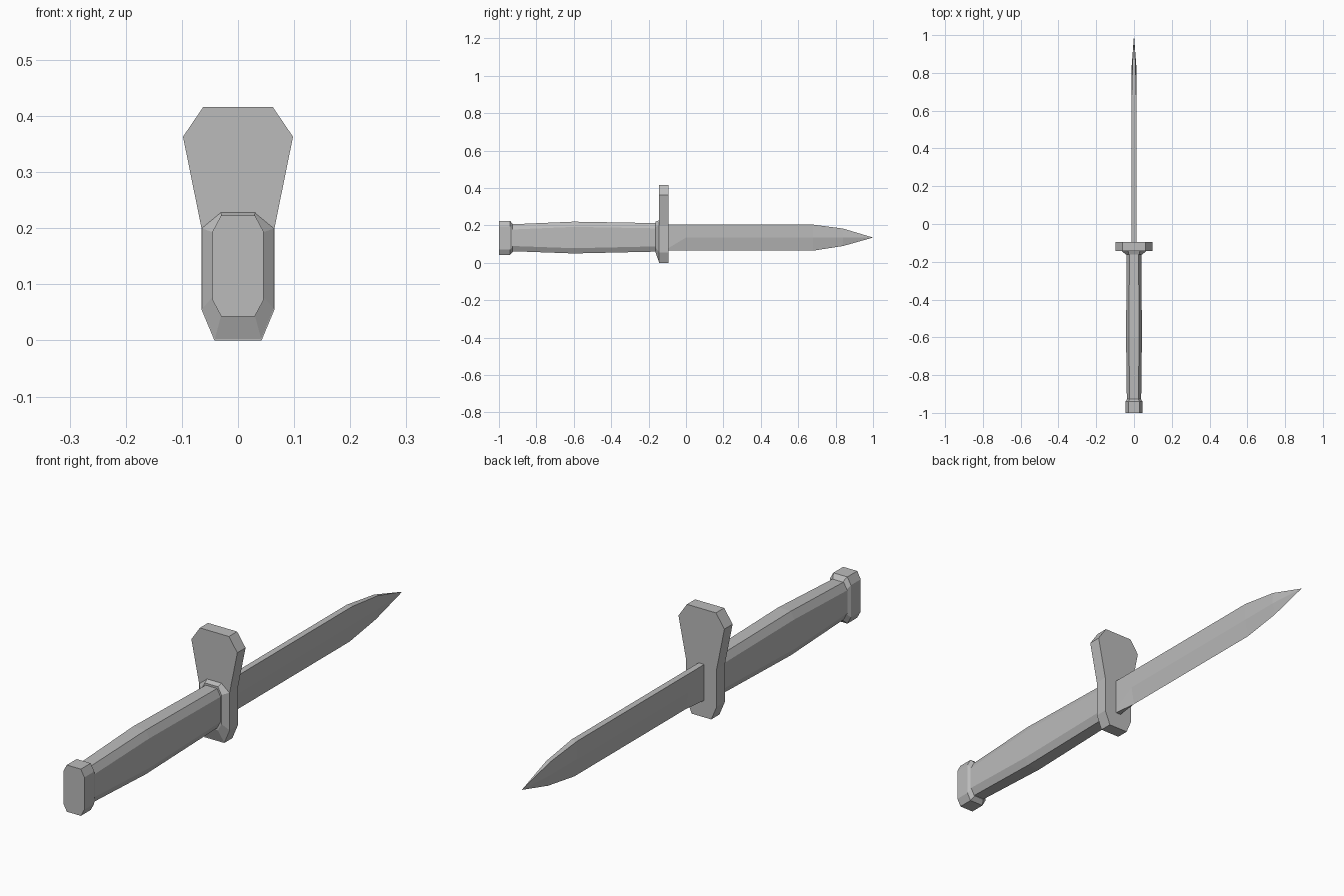
import bpy, bmesh

cube = bpy.data.objects.get("Cube")
if cube:
    bpy.data.objects.remove(cube)

steel = bpy.data.materials.new("plain grey")
steel.use_nodes = True
GREY = (0.5, 0.5, 0.5, 1)
steel.diffuse_color = GREY
steel.node_tree.nodes["Principled BSDF"].inputs["Base Color"].default_value = GREY


def loft(name, sections):
    """Skin equal-length rings of (x, z) points placed along y, with end caps."""
    bm = bmesh.new()
    rings = [[bm.verts.new((x, y, z)) for x, z in ring] for y, ring in sections]
    n = len(rings[0])
    for a, b in zip(rings, rings[1:]):
        for i in range(n):
            j = (i + 1) % n
            bm.faces.new((a[i], a[j], b[j], b[i]))
    bm.faces.new(rings[0])
    bm.faces.new(rings[-1])
    bmesh.ops.remove_doubles(bm, verts=bm.verts, dist=0.0002)
    bmesh.ops.recalc_face_normals(bm, faces=bm.faces)
    mesh = bpy.data.meshes.new(name)
    bm.to_mesh(mesh)
    bm.free()
    mesh.materials.append(steel)
    obj = bpy.data.objects.new(name, mesh)
    bpy.context.collection.objects.link(obj)
    return obj


def mirrored(half):
    """Close a right-hand outline, listed bottom to top, across x = 0."""
    return half + [(-x, z) for x, z in reversed(half)]


def octagon(w, z0, z1, cx=0.015, cz=0.028):
    return mirrored([(w - cx, z0), (w, z0 + cz), (w, z1 - cz), (w - cx, z1)])


# Pommel with a short tapered neck
loft("pommel", [
    (-1.0, octagon(0.045, 0.043, 0.223)),
    (-0.94, octagon(0.045, 0.043, 0.223)),
    (-0.925, octagon(0.035, 0.06, 0.206)),
])

# Grip, swelling in the middle
loft("grip", [
    (-0.93, octagon(0.038, 0.062, 0.206)),
    (-0.6, octagon(0.042, 0.05, 0.22)),
    (-0.15, octagon(0.039, 0.06, 0.212)),
])

# Collar flaring from the grip out to the lower guard
loft("collar", [
    (-0.162, octagon(0.043, 0.052, 0.22)),
    (-0.143, mirrored([(0.042, 0), (0.065, 0.055), (0.065, 0.2), (0.031, 0.228)])),
])

# Crossguard plate, wider at the top
guard = mirrored([(0.042, 0), (0.065, 0.055), (0.065, 0.2), (0.098, 0.363), (0.062, 0.416)])
loft("guard", [(-0.144, guard), (-0.094, guard)])


def blade_ring(edge, z0, mid, zm, spine, z1):
    return mirrored([(edge, z0), (mid, zm), (spine, z1)])


# Blade: flat spine, sharp lower edge, square root at the guard
T = 0.012
loft("blade", [
    (-0.1, blade_ring(T, 0.065, T, 0.075, T, 0.204)),
    (0.0, blade_ring(0, 0.065, T, 0.135, T, 0.204)),
    (0.68, blade_ring(0, 0.065, T, 0.135, T, 0.204)),
    (0.84, blade_ring(0, 0.09, T, 0.135, 0.008, 0.183)),
    (1.0, blade_ring(0, 0.135, 0, 0.135, 0, 0.135)),
])
